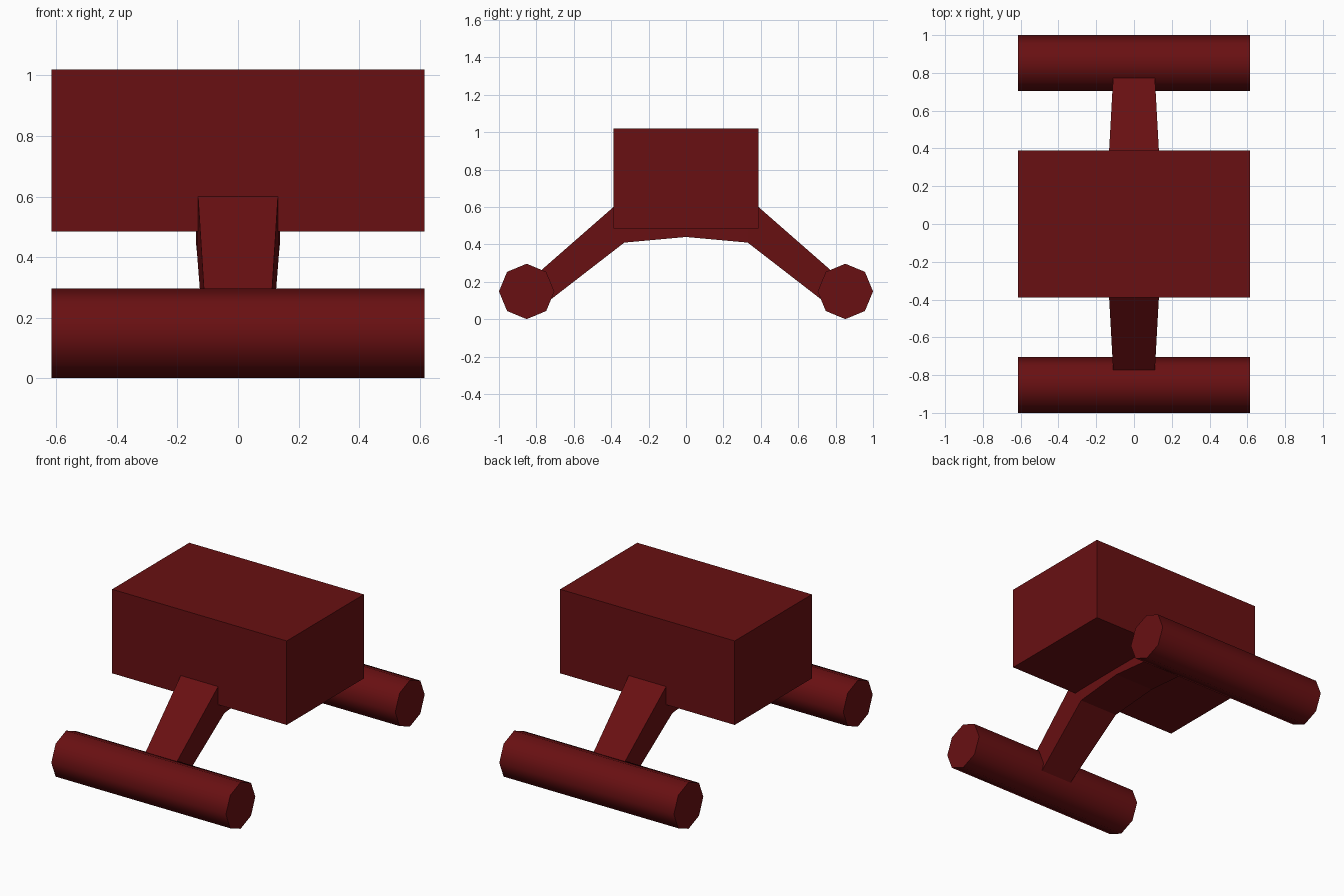
import bpy, bmesh, math

if "Cube" in bpy.data.objects:
    bpy.data.objects.remove(bpy.data.objects["Cube"])

red = bpy.data.materials.new("dark_red")
red.diffuse_color = (0.14, 0.005, 0.006, 1)
red.use_nodes = True
red.node_tree.nodes["Principled BSDF"].inputs["Base Color"].default_value = red.diffuse_color


def add_mat(obj, name):
    obj.name = name
    obj.data.materials.append(red)
    return obj


# Main body box
bpy.ops.mesh.primitive_cube_add(size=1, location=(0, 0, 0.7525))
body = add_mat(bpy.context.object, "body")
body.scale = (1.23, 0.776, 0.535)

# Octagonal skids running along x, one on each side
for side, label in ((-1, "front"), (1, "back")):
    bpy.ops.mesh.primitive_cylinder_add(
        vertices=8, radius=0.148, depth=1.23,
        location=(0, side * 0.852, 0.149), rotation=(0, math.pi / 2, 0))
    skid = add_mat(bpy.context.object, label + "_skid")
    bpy.ops.object.shade_smooth_by_angle(angle=math.radians(50))

# Bent strut: lofted sections (half width, y top, z top, y bottom, z bottom)
half = [(0.135, 0.33, 0.651, 0.33, 0.41),
        (0.108, 0.82, 0.222, 0.78, 0.062)]
sections = [(w, -yt, zt, -yb, zb) for w, yt, zt, yb, zb in reversed(half)]
sections += [(0.138, 0, 0.64, 0, 0.44)] + half

bm = bmesh.new()
rings = []
for w, yt, zt, yb, zb in sections:
    rings.append([bm.verts.new(p) for p in
                  ((-w, yt, zt), (w, yt, zt), (w, yb, zb), (-w, yb, zb))])
for a, b in zip(rings, rings[1:]):
    for i in range(4):
        j = (i + 1) % 4
        bm.faces.new((a[i], a[j], b[j], b[i]))
bm.faces.new(rings[0])
bm.faces.new(rings[-1])
bmesh.ops.recalc_face_normals(bm, faces=bm.faces)
mesh = bpy.data.meshes.new("strut")
bm.to_mesh(mesh)
bm.free()
strut = add_mat(bpy.data.objects.new("strut", mesh), "strut")
bpy.context.collection.objects.link(strut)
